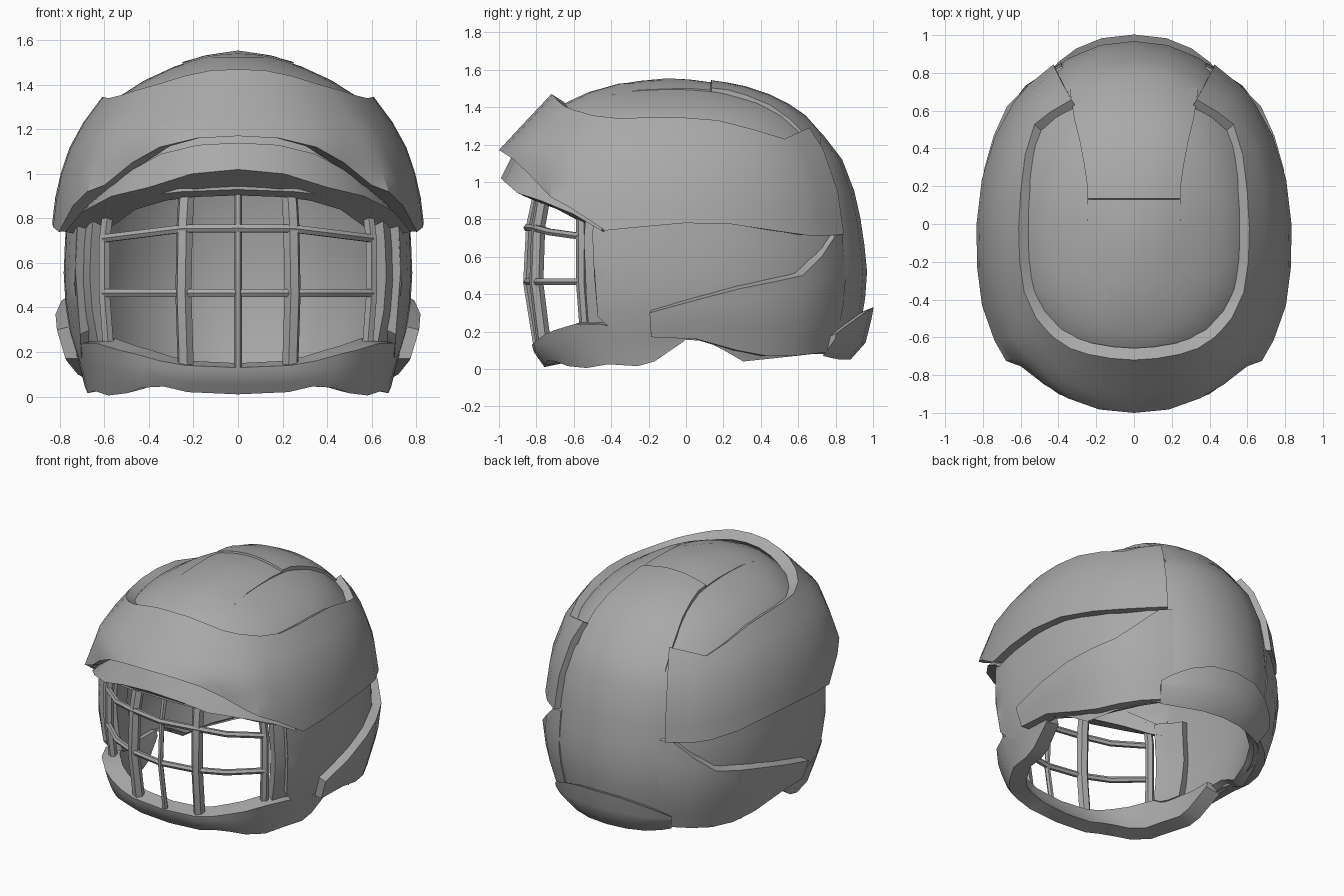
import bpy, bmesh, math
from mathutils import Vector

if "Cube" in bpy.data.objects:
    bpy.data.objects.remove(bpy.data.objects["Cube"], do_unlink=True)

grey = bpy.data.materials.new("helmet grey")
grey.use_nodes = True
grey.diffuse_color = (.4, .4, .4, 1)
grey.node_tree.nodes["Principled BSDF"].inputs["Base Color"].default_value = (.4, .4, .4, 1)

MID = -.07        # y of the widest point
CORE = Vector((0, MID, .6))

# Ring tables: height, half width, front y, back y, squareness of the front
BASE = [(0, .68, -.75, .86, 2.7), (.1, .7, -.82, .9, 2.7), (.3, .76, -.85, .95, 2.8),
        (.5, .785, -.86, .97, 2.8), (.75, .775, -.88, .945, 2.8), (.95, .76, -.88, .9, 2.4),
        (1.12, .7, -.86, .835, 2.2), (1.25, .62, -.8, .735, 2.2), (1.35, .53, -.73, .63, 2.2),
        (1.42, .42, -.65, .51, 2.2), (1.48, .29, -.52, .35, 2.2), (1.525, .16, -.36, .13, 2.2),
        (1.55, .01, -.11, -.06, 2.2)]
OUTER = [(.7, .845, -1, .97, 2.25), (.95, .815, -1, .93, 2.25), (1.17, .74, -1, .845, 2.25),
         (1.3, .645, -.88, .75, 2.2), (1.4, .57, -.785, .66, 2.2), (1.47, .5, -.72, .56, 2.2)]


def ring(table, z, forward):
    """Half width, reach along y and squareness of a ring on one side."""
    values = table[0][1:] if z <= table[0][0] else table[-1][1:]
    for a, b in zip(table, table[1:]):
        if a[0] < z <= b[0]:
            t = (z - a[0]) / (b[0] - a[0])
            values = [p + (q - p) * t for p, q in zip(a[1:], b[1:])]
    w, front, back, power = values
    return (w, MID - front, power) if forward else (w, back - MID, 2.13)


def point(table, angle, z, inset=0):
    """Point on a ring; angle runs from the front round the left side."""
    s, c = math.sin(math.radians(angle)), math.cos(math.radians(angle))
    w, reach, power = ring(table, z, c > 0)
    x = (w - inset) * abs(s) ** (2 / power)
    y = MID - math.copysign((reach - inset) * abs(c) ** (2 / power), c)
    return Vector((x if 0 < angle < 180 else 0, y, z))


def height(x, y):
    """Height of the dome above a plan position."""
    lo, hi = .6, 1.55
    for _ in range(30):
        z = (lo + hi) / 2
        w, reach, power = ring(BASE, z, y < MID)
        inside = (abs(x) / w) ** power + (abs(y - MID) / reach) ** power < 1
        lo, hi = (z, hi) if inside else (lo, z)
    return lo


def finish(obj, angle=35):
    obj.data.materials.clear()
    obj.data.materials.append(grey)
    bpy.ops.object.select_all(action='DESELECT')
    obj.select_set(True)
    bpy.context.view_layer.objects.active = obj
    bpy.ops.object.shade_smooth_by_angle(angle=math.radians(angle))


def loft(name, sections, closed=True, caps=(False, False)):
    """Skin the left half through the sections, then mirror it."""
    bm = bmesh.new()
    rows = [[bm.verts.new(p) for p in sec] for sec in sections]
    n = len(rows[0])
    for a, b in zip(rows, rows[1:]):
        for i in range(n if closed else n - 1):
            j = (i + 1) % n
            bm.faces.new((a[i], a[j], b[j], b[i]))
    for row, wanted in zip((rows[0], rows[-1]), caps):
        if wanted:
            for i in range(n // 2 - 1):
                bm.faces.new((row[i], row[i + 1], row[n - 2 - i], row[n - 1 - i]))
    bmesh.ops.recalc_face_normals(bm, faces=bm.faces)
    if not closed:
        facing = sum(f.normal.dot(f.calc_center_median() - CORE) for f in bm.faces)
        if facing < 0:
            bmesh.ops.reverse_faces(bm, faces=bm.faces)
    mesh = bpy.data.meshes.new(name)
    bm.to_mesh(mesh)
    bm.free()
    obj = bpy.data.objects.new(name, mesh)
    bpy.context.collection.objects.link(obj)
    finish(obj)
    obj.modifiers.new("Mirror", 'MIRROR').use_axis[0] = True


def plate(name, table, keys, out, depth, lips=(0, 0), steps=5, fade=0):
    """Raised plate following a table; keys are angle, low z, high z, flare of the low edge."""
    sections = []
    for angle, lo, hi, *flare in keys:
        rise = out * min(1, (keys[-1][0] - angle) / fade) if fade else out
        ts = [i / steps for i in range(steps + 1)]
        outer = [point(table, angle, lo + (hi - lo) * t, -rise - sum(flare) * (1 - t) ** 2)
                 for t in ts]
        lo, hi = lo + lips[0], hi + lips[1]
        inner = [point(table, angle, lo + (hi - lo) * t, depth) for t in reversed(ts)]
        sections.append(outer + inner)
    loft(name, sections, caps=(keys[0][0] > 0, keys[-1][0] < 180))


# Inner shell with the face opening and ear flaps
edge = [(0, .93), (15, .92), (30, .9), (45, .87), (58, .85), (65, .82), (65.5, .5), (66.5, .28),
        (74, .18), (82, .16), (90, .16), (99, .15), (105, .1), (112, .04), (125, .06),
        (140, .08), (155, .08), (168, .09), (180, .09)]
levels = [1.04, 1.12, 1.19, 1.25, 1.3, 1.35, 1.39, 1.42, 1.45, 1.48, 1.505, 1.525, 1.54, 1.55]
dome = []
for angle, low in edge:
    zs = [low + (.95 - low) * i / 6 for i in range(7)] + levels
    skin = [point(BASE, angle, z) for z in zs]
    dome.append(skin + [p + (CORE - p).normalized() * .07 for p in reversed(skin)])
loft("inner_shell", dome)

# Cheek pads lining the sides of the face opening
plate("cheek_pad", BASE, [(59, .24, .84), (64, .21, .84), (70, .2, .82), (78, .2, .8)],
      -.04, .12, (.02, -.02), 4)

# Outer shell, peaked over the brow, flared at its front corners, open at the crown and back
plate("outer_shell", OUTER,
      [(0, 1.17, 1.47), (12, 1.16, 1.465), (25, 1.12, 1.44), (35, 1.05, 1.41),
       (45, .95, 1.385), (50, .92, 1.375, .04), (58, .86, 1.355, .03), (70, .74, 1.34, .01),
       (82, .76, 1.345), (93, .78, 1.345), (106, .775, 1.33), (120, .74, 1.28),
       (132, .715, 1.23), (140, .71, 1.26), (151, .72, 1.29)],
      0, .1, (.005, -.04))

# Brow band under the peak: angle, top, lower edge, drop of the underside
brow = []
for angle, top, low, drop in [(0, 1.14, 1.02, .11), (13, 1.13, 1, .1), (27, 1.09, .94, .06),
                              (42, 1, .9, .06), (57, .89, .83, .07), (68, .78, .74, .03)]:
    brow.append([point(OUTER, angle, top, .07), point(OUTER, angle, low, .01),
                 point(OUTER, angle, low - drop, .17), point(OUTER, angle, top - .03, .15)])
loft("brow_band", brow, caps=(False, True))

# Raised jaw panels fading into the back, and the pad at the nape
plate("jaw_panel", BASE,
      [(86, .17, .3), (96, .16, .37), (108, .1, .43), (118, .07, .465),
       (128, .07, .5), (137, .08, .6), (146, .09, .71), (152, .09, .72)],
      .055, .03, (0, .02), fade=22)
plate("nape_pad", BASE,
      [(146, .16, .19), (151, .15, .23), (159, .14, .28), (169, .14, .32), (180, .14, .33)],
      .05, 0, (-.09, -.02), 3)

# Chin guard
plate("chin_guard", BASE,
      [(0, .01, .13), (13, .02, .14), (22, .045, .16), (32, .04, .19), (41, .015, .21),
       (54, .005, .24), (67, .025, .24), (80, .015, .2), (86, .04, .19), (93, .15, .19)],
      0, .11, (.02, .02), 3)


# Crown strip and the tongue running down to the back: y, half width, rise
def strip(name, keys):
    sections = []
    for y, half, rise in keys:
        top = [Vector((half * i / 5, y, height(half * i / 5, y) + rise)) for i in range(6)]
        sections.append(top + [top[-1] - Vector((0, 0, .06))])
    loft(name, sections, closed=False)


strip("crown_strip", [(-.4, .25, 0), (-.25, .25, .004), (-.1, .25, .004), (.02, .25, .008), (.13, .25, .008)])
strip("crown_tongue", [(.125, .19, -.02), (.135, .25, .02), (.22, .25, .025), (.32, .265, .025),
                       (.45, .29, .025), (.55, .315, .02), (.64, .33, .015), (.72, .34, 0)])


# Face cage of round bars
def bar(name, points, radius):
    curve = bpy.data.curves.new(name, 'CURVE')
    curve.dimensions = '3D'
    curve.bevel_depth, curve.bevel_resolution = radius, 1
    curve.use_fill_caps = True
    spline = curve.splines.new('POLY')
    spline.points.add(len(points) - 1)
    for p, co in zip(spline.points, points):
        p.co = (*co, 1)
    obj = bpy.data.objects.new(name, curve)
    bpy.context.collection.objects.link(obj)
    bpy.ops.object.select_all(action='DESELECT')
    obj.select_set(True)
    bpy.context.view_layer.objects.active = obj
    bpy.ops.object.convert(target='MESH')
    finish(bpy.context.view_layer.objects.active)


for label, mid_z, end_z in (("upper", .755, .71), ("lower", .465, .465)):
    half = [(.24, -.81, mid_z), (.42, -.73, (mid_z + end_z) / 2), (.6, -.57, end_z)]
    path = [(-x, y, z) for x, y, z in reversed(half)] + [(0, -.85, mid_z)] + half
    bar(label + "_cage_bar", path, .02)
bar("centre_cage_bar", [(0, -.8, .95), (0, -.84, .76), (0, -.855, .46), (0, -.8, .12)], .018)
for side, label in ((1, "left"), (-1, "right")):
    bar(label + "_cage_bar", [(side * .23, -.76, .93), (side * .24, -.79, .76),
                              (side * .245, -.8, .46), (side * .235, -.76, .14)], .038)
    bar(label + "_cage_post", [(side * .58, -.56, .86), (side * .6, -.56, .7),
                               (side * .6, -.56, .46), (side * .58, -.54, .2)], .028)
